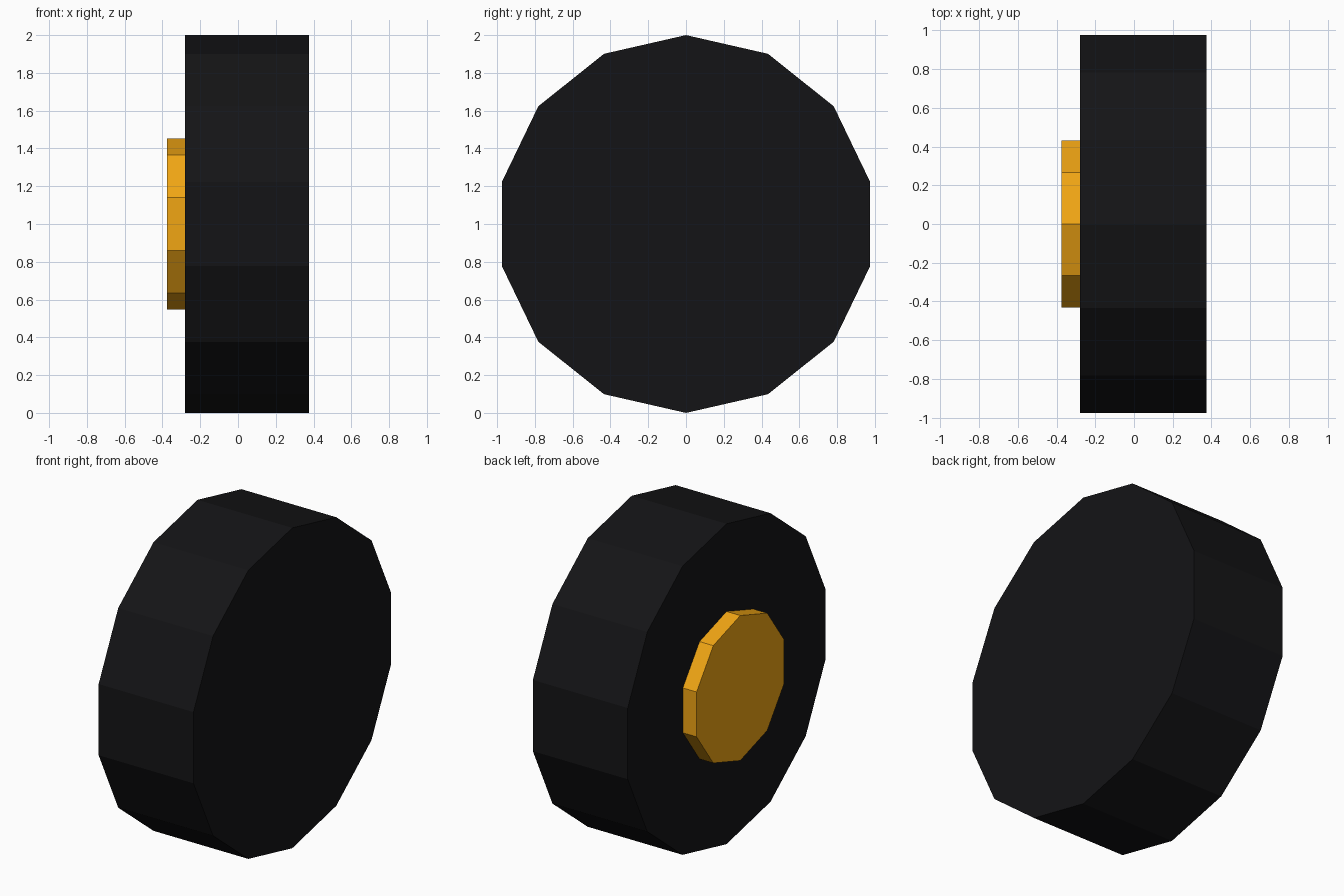
import bpy, bmesh
from math import sin, cos, tau

if "Cube" in bpy.data.objects:
    bpy.data.objects.remove(bpy.data.objects["Cube"])


def material(name, color):
    mat = bpy.data.materials.new(name)
    mat.diffuse_color = color
    mat.use_nodes = True
    mat.node_tree.nodes["Principled BSDF"].inputs["Base Color"].default_value = mat.diffuse_color
    return mat


def disc(name, sides, radius, x0, x1, mat):
    """Flat-shaded prism along x, centred on z = 1, with a corner at the top."""
    bm = bmesh.new()
    ring = [bm.verts.new((x0, radius * sin(tau * i / sides),
                          1 + radius * cos(tau * i / sides))) for i in range(sides)]
    face = bm.faces.new(ring)
    ext = bmesh.ops.extrude_face_region(bm, geom=[face], use_keep_orig=True)
    moved = [g for g in ext["geom"] if isinstance(g, bmesh.types.BMVert)]
    bmesh.ops.translate(bm, verts=moved, vec=(x1 - x0, 0, 0))
    bmesh.ops.recalc_face_normals(bm, faces=bm.faces)
    mesh = bpy.data.meshes.new(name)
    bm.to_mesh(mesh)
    bm.free()
    mesh.materials.append(mat)
    obj = bpy.data.objects.new(name, mesh)
    bpy.context.collection.objects.link(obj)
    return obj


# Black tyre
disc("tyre", 14, 1.0, -0.28, 0.375, material("rubber", (0.007, 0.007, 0.008, 1)))

# Orange hub cap, slightly sunk into the tyre's left side
disc("hub_cap", 10, 0.453, -0.375, -0.27, material("orange", (0.88, 0.38, 0.007, 1)))
